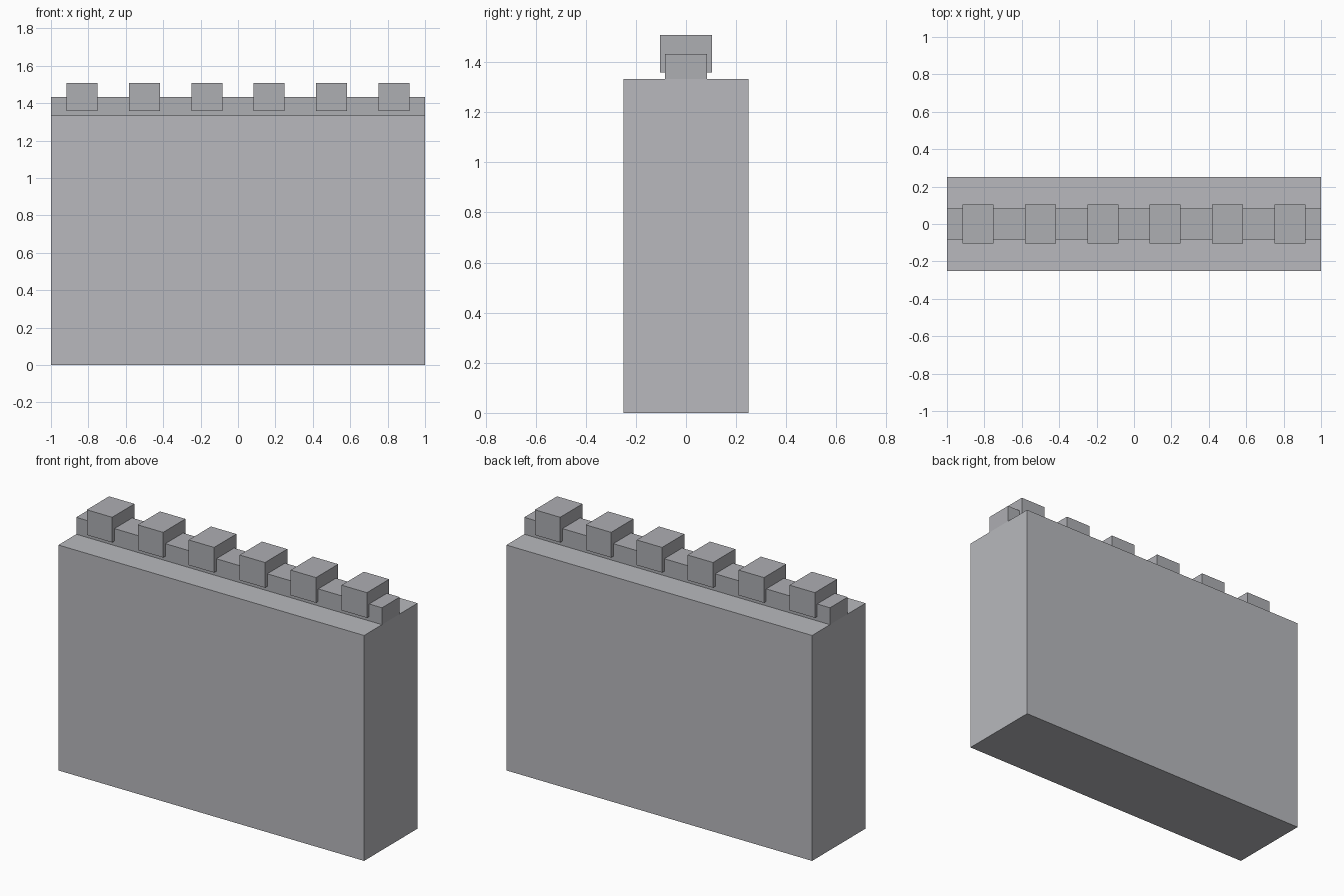
import bpy

if "Cube" in bpy.data.objects:
    bpy.data.objects.remove(bpy.data.objects["Cube"])


def material(name, rgb):
    mat = bpy.data.materials.new(name)
    mat.diffuse_color = (*rgb, 1)
    mat.use_nodes = True
    mat.node_tree.nodes["Principled BSDF"].inputs["Base Color"].default_value = mat.diffuse_color
    return mat


def box(name, x, y, z, mat):
    """Box from (min, max) ranges on each axis."""
    cx, cy, cz = [(a + b) / 2 for a, b in (x, y, z)]
    bpy.ops.mesh.primitive_cube_add(size=1, location=(cx, cy, cz))
    ob = bpy.context.object
    ob.name = name
    ob.scale = [b - a for a, b in (x, y, z)]
    bpy.ops.object.transform_apply(location=False, rotation=False, scale=True)
    ob.data.materials.append(mat)
    return ob


wall_grey = material("wall_grey", (0.48, 0.485, 0.51))
rail_grey = material("rail_grey", (0.42, 0.425, 0.45))

# Main wall slab
box("wall_body", (-1, 1), (-0.25, 0.25), (0, 1.333), wall_grey)

# Narrow rail running along the top
box("top_rail", (-1, 1), (-0.083, 0.083), (1.333, 1.433), rail_grey)

# Evenly spaced blocks straddling the rail
for i in range(6):
    cx = (i - 2.5) / 3
    box(f"rail_block_{i + 1}", (cx - 0.083, cx + 0.083), (-0.104, 0.104), (1.359, 1.508), rail_grey)
